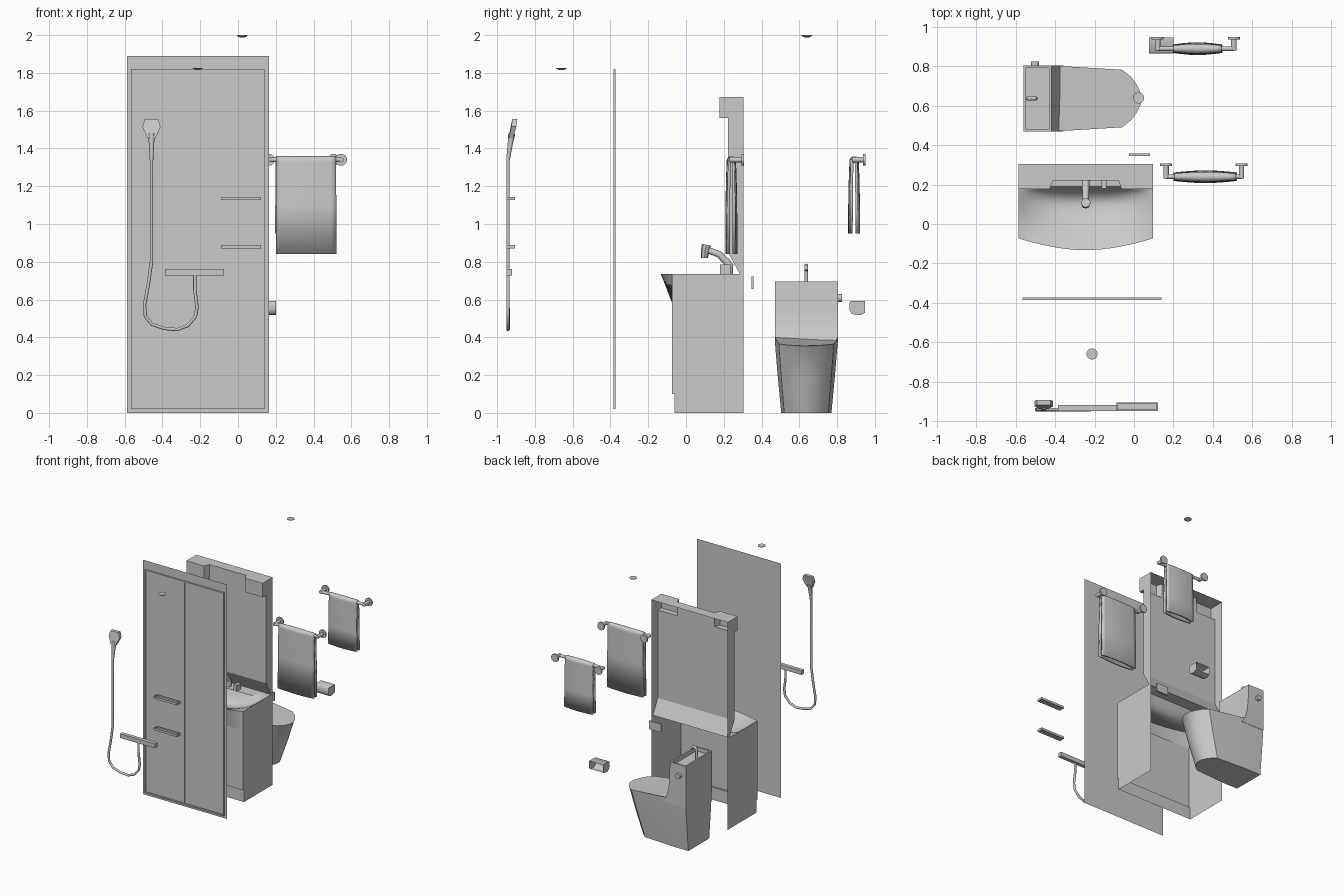
import bpy, bmesh, math
from mathutils import Vector

if "Cube" in bpy.data.objects:
    bpy.data.objects.remove(bpy.data.objects["Cube"])

grey = bpy.data.materials.new("light_grey")
grey.diffuse_color = (0.6, 0.59, 0.59, 1)
grey.use_nodes = True
grey.node_tree.nodes["Principled BSDF"].inputs["Base Color"].default_value = grey.diffuse_color


def mesh(name, verts, faces, smooth=None, recalc=True):
    me = bpy.data.meshes.new(name)
    me.from_pydata([tuple(v) for v in verts], [], faces)
    bm = bmesh.new()
    bm.from_mesh(me)
    bmesh.ops.remove_doubles(bm, verts=bm.verts, dist=1e-5)
    if recalc:
        bmesh.ops.recalc_face_normals(bm, faces=bm.faces)
    bm.to_mesh(me)
    bm.free()
    if smooth:
        me.polygons.foreach_set("use_smooth", [True] * len(me.polygons))
        me.set_sharp_from_angle(angle=math.radians(smooth))
    me.materials.append(grey)
    ob = bpy.data.objects.new(name, me)
    bpy.context.collection.objects.link(ob)
    return ob


def loft(name, rings, smooth=None, caps=(True, True)):
    """Skin closed rings that have equal point counts."""
    n = len(rings[0])
    faces = [(k * n + i, k * n + (i + 1) % n, (k + 1) * n + (i + 1) % n, (k + 1) * n + i)
             for k in range(len(rings) - 1) for i in range(n)]
    if caps[0]:
        faces.append(tuple(range(n))[::-1])
    if caps[1]:
        faces.append(tuple(range((len(rings) - 1) * n, len(rings) * n)))
    return mesh(name, [p for r in rings for p in r], faces, smooth)


def rect(x0, x1, y0, y1, z):
    return [(x0, y0, z), (x1, y0, z), (x1, y1, z), (x0, y1, z)]


def box(name, x0, x1, y0, y1, z0, z1):
    return loft(name, [rect(x0, x1, y0, y1, z0), rect(x0, x1, y0, y1, z1)])


def grid(name, rows, smooth, thick=0):
    n = len(rows[0])
    faces = [(k * n + i, k * n + i + 1, (k + 1) * n + i + 1, (k + 1) * n + i)
             for k in range(len(rows) - 1) for i in range(n - 1)]
    ob = mesh(name, [p for r in rows for p in r], faces, smooth)
    if thick:
        m = ob.modifiers.new("thickness", 'SOLIDIFY')
        m.thickness, m.offset = thick, 0
    return ob


def tube(name, pts, radii, sides=12):
    """Round sweep along a path, one radius per point (or one for all)."""
    pts = [Vector(p) for p in pts]
    if not isinstance(radii, (list, tuple)):
        radii = [radii] * len(pts)
    rings, side = [], None
    for i, p in enumerate(pts):
        d = (pts[min(i + 1, len(pts) - 1)] - pts[max(i - 1, 0)]).normalized()
        if side is None:
            side = d.orthogonal()
        side = (side - d * side.dot(d)).normalized()
        up = d.cross(side)
        rings.append([p + radii[i] * (math.cos(a) * side + math.sin(a) * up)
                      for a in (2 * math.pi * k / sides for k in range(sides))])
    return loft(name, rings, 40)


# Shower door: backing sheet, two panels and a thin frame
mesh("door_sheet", [(-.587, -.371, 0), (.163, -.371, 0), (.163, -.371, 1.89), (-.587, -.371, 1.89)],
     [(0, 1, 2, 3)], recalc=False)
for name, x0, x1 in (("left", -.555, -.216), ("right", -.208, .13)):
    box("door_panel_" + name, x0, x1, -.380, -.373, .032, 1.81)
for name, x in (("left", -.567), ("middle", -.217), ("right", .130)):
    box("door_post_" + name, x, x + .01, -.385, -.372, .02, 1.82)
for name, z in (("bottom", .02), ("top", 1.81)):
    box("door_rail_" + name, -.567, .14, -.385, -.372, z, z + .01)

# Shower: head, handle, hose and mixer bar
hexagon = [(-.035, 1.555, 0), (.035, 1.555, 0), (.048, 1.515, .25),
           (.022, 1.455, 1), (-.022, 1.455, 1), (-.048, 1.515, .25)]
loft("shower_head", [[(-.458 + x, -.92 - .02 * t, z) for x, z, t in hexagon],
                     [(-.458 + x, -.893 - .022 * t, z) for x, z, t in hexagon]])
tube("shower_handle", [(-.458, -.922, 1.48), (-.458, -.931, 1.42), (-.458, -.942, 1.34)],
     [.019, .014, .010])
tube("shower_hose", [(x, -.942, z) for x, z in
     ((-.458, 1.35), (-.458, .80), (-.475, .68), (-.495, .57), (-.49, .51), (-.455, .468), (-.39, .447),
      (-.32, .441), (-.265, .463), (-.225, .51), (-.217, .56), (-.228, .65), (-.228, .735))], .009, 10)
box("mixer_bar", -.387, -.075, -.95, -.92, .728, .762)

# Shower shelves: shallow open trays
for name, z in (("lower", .87), ("upper", 1.126)):
    rings = [rect(-.09 + d, .122 - d, -.95 + d, -.905 - d, h)
             for d, h in ((.007, z + .008), (.007, z), (0, z), (0, z + .018), (.007, z + .018), (.007, z + .008))]
    loft("shelf_" + name, rings, caps=(True, False))

# Ceiling lights: small stepped domes
for name, x, y, z in (("shower", -.213, -.66, 1.827), ("toilet", .023, .64, 2.0)):
    tube("ceiling_light_" + name, [(x, y, z), (x, y, z - .004), (x, y, z - .008), (x, y, z - .012)],
         [.028, .028, .021, .012], 24)

# Vanity cabinet: open at the back
CX, HX = -.245, .341
L, R = CX - HX, CX + HX
for name, x in (("left", L), ("right", R)):
    side = [(-.06, 0), (.305, 0), (.305, .735), (-.073, .735), (-.073, .10), (-.06, .10)]
    mesh("cabinet_side_" + name, [(x, y, z) for y, z in side], [tuple(range(6))])
grid("cabinet_front", [[(L, y, z), (R, y, z)] for y, z in
                       ((-.06, 0), (-.06, .10), (-.073, .10), (-.073, .60))], None)

# Basin top: bowed apron, hollow bowl and rear deck
rows = []
ts = [-1 + 2 * i / 32 for i in range(33)]
front = [-.073 - .06 * (1 - abs(t) ** 1.8) for t in ts]
rows.append([(CX + HX * t, -.073, .58) for t in ts])
for k in range(17):
    v = k / 16
    rows.append([(CX + HX * t, f + (.19 - f) * v,
                  .735 - .15 * (1 - abs(t) ** 2.5) * v * (1 - v ** 6)) for t, f in zip(ts, front)])
rows.append([(CX + HX * t, .285, .735) for t in ts])
grid("basin", rows, 50)

# Mirror board with its sloped foot, returns and two hollow lamp boxes
verts, faces = [], []


def face(*pts):
    faces.append(tuple(range(len(verts), len(verts) + len(pts))))
    verts.extend(pts)


I0, I1 = .165, .182
face((L, .285, .735), (R, .285, .735), (R, .222, .85), (L, .222, .85))
face((L, .222, .85), (R, .222, .85), (R, .222, 1.56), (L, .222, 1.56))
face((CX - I0, .222, 1.56), (CX + I0, .222, 1.56), (CX + I0, .222, 1.673), (CX - I0, .222, 1.673))
face((L, .305, 1.673), (L, .222, 1.673), (R, .222, 1.673), (R, .305, 1.673))
for s in (-1, 1):
    a, b, c = CX + s * I0, CX + s * I1, CX + s * HX
    face((c, .305, .735), (c, .285, .735), (c, .222, .85), (c, .222, 1.673), (c, .305, 1.673))
    face((c, .222, 1.56), (c, .178, 1.56), (c, .178, 1.673), (c, .222, 1.673))
    face((b, .178, 1.56), (c, .178, 1.56), (c, .178, 1.673), (b, .178, 1.673))
    face((a, .222, 1.56), (b, .178, 1.56), (b, .178, 1.673), (a, .222, 1.673))
    for z in (1.56, 1.673):
        face((a, .222, z), (b, .178, z), (c, .178, z), (c, .222, z))
mesh("mirror_board", verts, faces)

# Basin tap and pop-up knob
tube("tap_base", [(CX, .228, .735), (CX, .228, .785)], .022, 16)
tube("tap_spout", [(CX, .235, .77), (CX, .215, .80), (CX, .175, .84), (CX, .12, .86)],
     [.022, .02, .018, .017])
tube("tap_nozzle", [(CX, .108, .89), (CX, .10, .85), (CX, .098, .82)], [.024, .022, .018], 8)
box("basin_knob", -.165, -.14, .18, .235, .735, .785)

# Wall plate
box("wall_plate", -.025, .08, .346, .357, .655, .722)

# Toilet bowl: tapered, with a lid that slopes down to the front
TY = .637
half = [(-.56, .166), (-.39, .166), (-.06, .146), (-.015, .11), (.015, .07), (.036, .025)]
outline = [(x, -w) for x, w in half] + [(x, w) for x, w in reversed(half)]


def bowl_ring(z, shrink, drop):
    r = []
    for x, w in outline:
        k = (x + .56) / .6
        r.append((x - shrink * k, TY + w * (1 - 1.6 * shrink),
                  z - (drop * max(0, (x + .39) / .43))))
    return r


loft("toilet_bowl", [bowl_ring(0, .125, 0), bowl_ring(.18, .06, 0), bowl_ring(.35, .006, 0),
                     bowl_ring(.40, 0, .045)], 30)

# Toilet tank with a hollow hand-rinse top
TX = -.562
rings = [rect(TX, x, TY - .167, TY + .167, z) for x, z in
         ((-.36, .36), (-.385, .405), (-.405, .47), (-.415, .56), (-.42, .695))]
rings += [rect(TX + .012, -.432, TY - .155, TY + .155, z) for z in (.695, .665)]
loft("toilet_tank", rings, 30)
tube("tank_spout", [(-.54, TY, .66), (-.54, TY, .755), (-.535, TY, .772), (-.52, TY, .78),
                    (-.505, TY, .775), (-.498, TY, .755)], .01)
tube("flush_knob", [(-.503, .80, .608), (-.503, .825, .608)], .021, 16)

# Towel rails with flanges, arms and draped towels
for name, xa, xb, wall, bar, ta, tb, bottom in (
        ("front", .163, .546, .307, .24, .205, .518, .84),
        ("rear", .12, .507, .95, .89, .2, .445, .95)):
    for side, x in (("left", xa), ("right", xb)):
        tube(f"{name}_flange_{side}", [(x, wall - .013, 1.34), (x, wall, 1.34)], .032, 12)
        tube(f"{name}_arm_{side}", [(x, wall - .01, 1.34), (x, bar - .01, 1.34)], .014)
    tube(name + "_towel_bar", [(xa, bar, 1.34), (xb, bar, 1.34)], .012)
    path = [(-.024, bottom), (-.023, 1.1), (-.02, 1.25), (-.017, 1.325)]
    path += [(-.017 * math.cos(a), 1.335 + .017 * math.sin(a))
             for a in (math.pi * k / 6 for k in range(7))]
    path += [(-y, z) for y, z in reversed(path[:4])]
    us = [i / 12 for i in range(13)]
    grid(name + "_towel", [[(ta + (tb - ta) * u + .008 * (1.34 - z) * (2 * u - 1),
                             bar + y * (.6 + .45 * math.sin(math.pi * u)), z) for u in us]
                           for y, z in path], 60, .014)

# Paper holder: hood with rounded lower edge, open at the wall side
prof = [(.948, .592), (.872, .592), (.866, .585), (.866, .545), (.874, .527), (.895, .518), (.925, .518), (.948, .53)]
rows = [[(x, y, z) for x in (.077, .2)] for y, z in prof]
grid("paper_holder_hood", rows, 50)
for name, x in (("left", .077), ("right", .2)):
    mesh("paper_holder_side_" + name, [(x, y, z) for y, z in prof], [tuple(range(len(prof)))])
